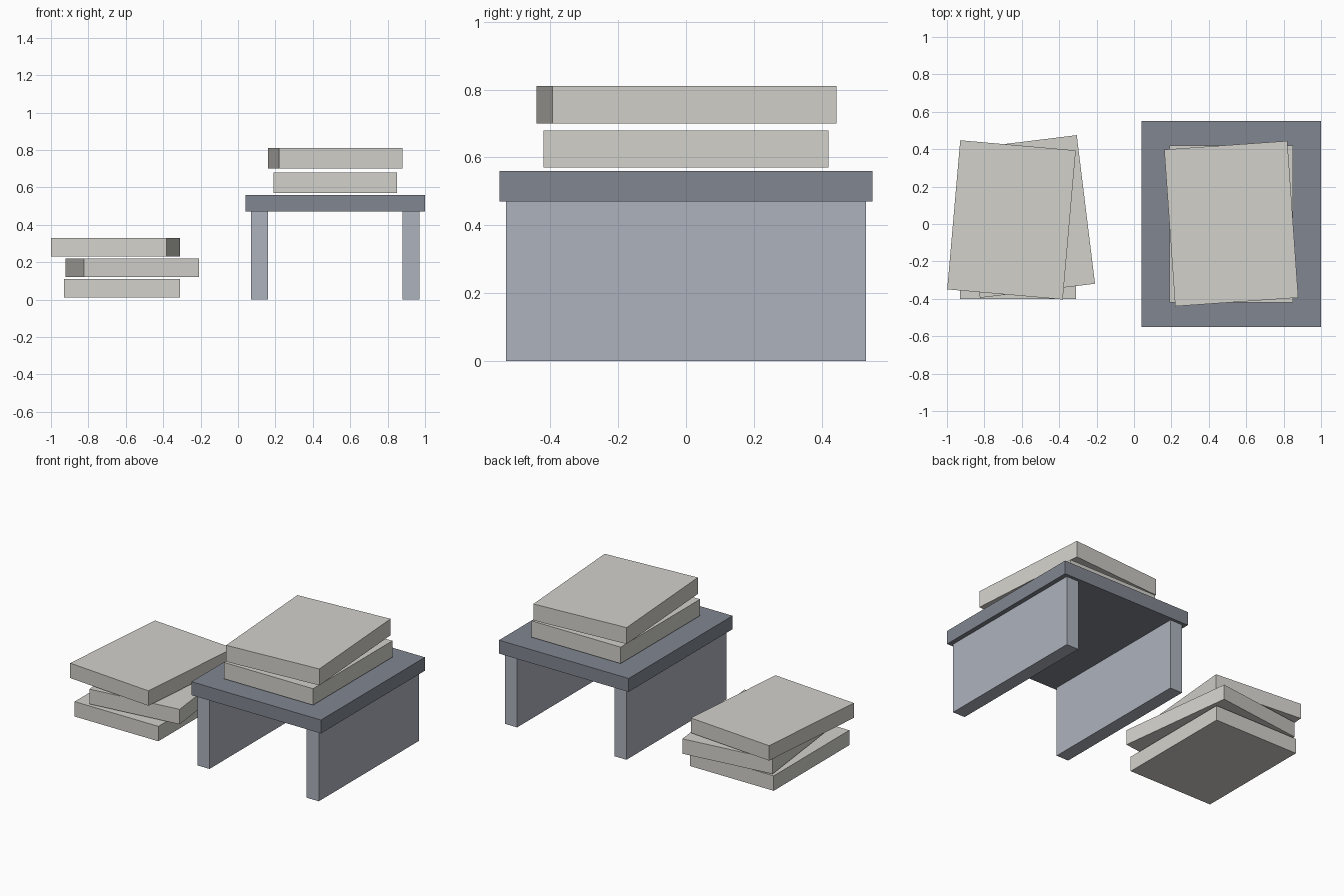
import bpy, bmesh
from math import radians
from mathutils import Matrix

if "Cube" in bpy.data.objects:
    bpy.data.objects.remove(bpy.data.objects["Cube"])


def material(name, rgb):
    m = bpy.data.materials.new(name)
    m.diffuse_color = (*rgb, 1)
    m.use_nodes = True
    m.node_tree.nodes["Principled BSDF"].inputs["Base Color"].default_value = m.diffuse_color
    return m


def box(name, centre, size, mat, turn=0):
    """Box centred at `centre`, turned about z by `turn` degrees."""
    mesh = bpy.data.meshes.new(name)
    bm = bmesh.new()
    bmesh.ops.create_cube(bm, size=1, matrix=Matrix.Diagonal((*size, 1)))
    bm.to_mesh(mesh)
    bm.free()
    mesh.materials.append(mat)
    ob = bpy.data.objects.new(name, mesh)
    ob.location = centre
    ob.rotation_euler.z = radians(turn)
    bpy.context.collection.objects.link(ob)
    return ob


top_mat = material("table_top_grey", (0.22, 0.24, 0.28))
leg_mat = material("table_leg_grey", (0.42, 0.45, 0.51))
slab_mat = material("slab_grey", (0.65, 0.64, 0.60))

# Low table: top board and two side panels
table_x = 0.52
box("table_top", (table_x, 0, 0.515), (0.96, 1.10, 0.09), top_mat)
for side, label in ((-1, "left"), (1, "right")):
    box(f"{label}_leg_panel", (table_x + side * 0.405, 0, 0.235),
        (0.09, 1.06, 0.47), leg_mat)

# Two slabs stacked on the table
for i, (y, z, turn) in enumerate(((0, 0.625, 0), (0.002, 0.755, 4))):
    box(f"table_slab_{i + 1}", (table_x, y, z), (0.66, 0.84, 0.11), slab_mat, turn)

# Three loosely stacked slabs on the floor
floor_stack = ((-0.62, 0, 0), (-0.565, 0.04, 7), (-0.655, 0.022, -5))
for i, (x, y, turn) in enumerate(floor_stack):
    box(f"floor_slab_{i + 1}", (x, y, 0.06 + 0.11 * i), (0.62, 0.80, 0.10), slab_mat, turn)
